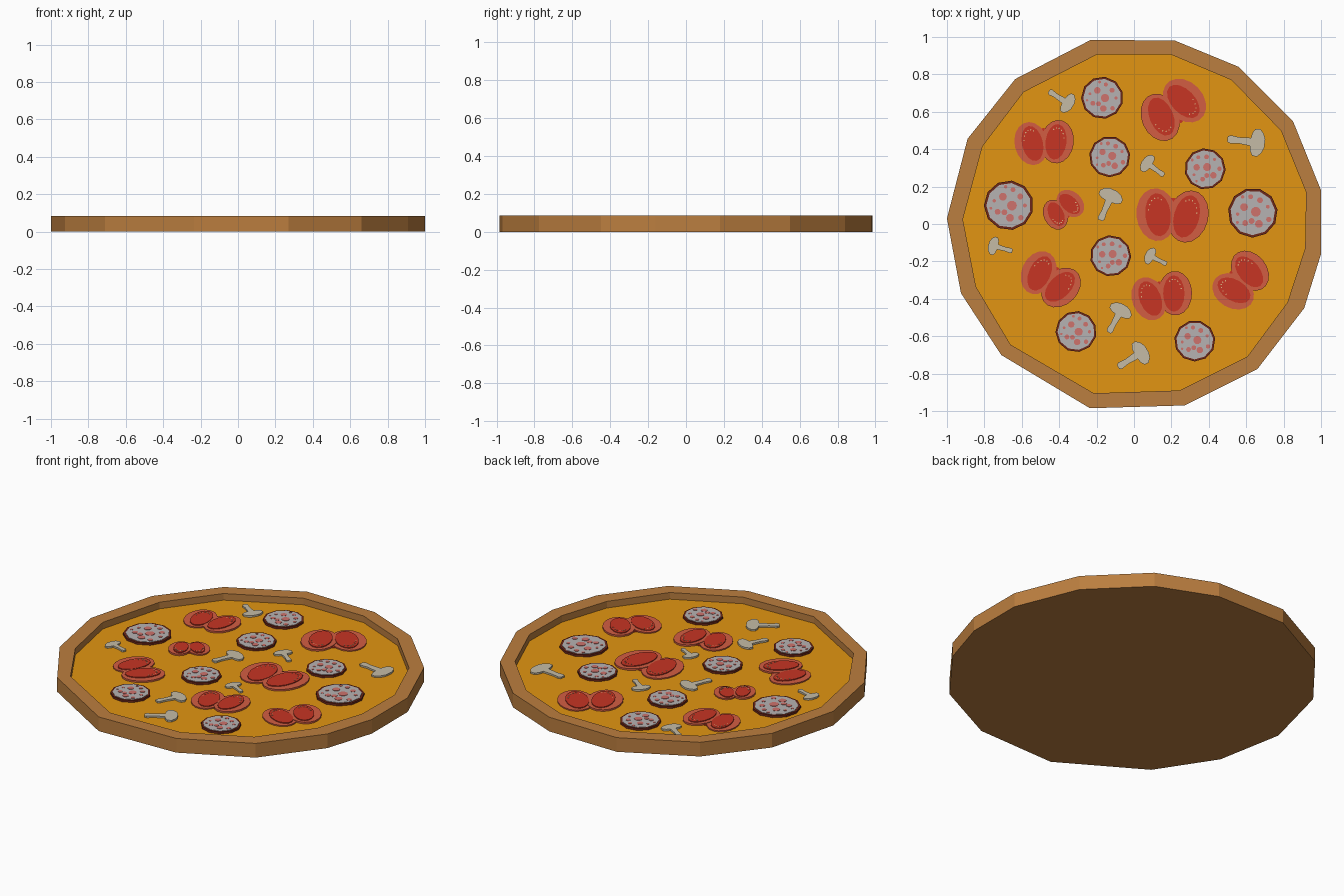
import bpy, bmesh, math
from mathutils import Vector

if "Cube" in bpy.data.objects:
    bpy.data.objects.remove(bpy.data.objects["Cube"])

RIM_Z, CHEESE_Z = 0.085, 0.045


def material(name, rgb):
    m = bpy.data.materials.new(name)
    m.diffuse_color = (*rgb, 1)
    m.use_nodes = True
    m.node_tree.nodes["Principled BSDF"].inputs["Base Color"].default_value = m.diffuse_color
    return m


def finish(name, bm, mat=None):
    bmesh.ops.recalc_face_normals(bm, faces=bm.faces)
    me = bpy.data.meshes.new(name)
    bm.to_mesh(me)
    bm.free()
    ob = bpy.data.objects.new(name, me)
    bpy.context.collection.objects.link(ob)
    if mat:
        me.materials.append(mat)


def slab(bm, pts, z0, z1):
    """Flat-topped prism from a 2D outline."""
    lo = [bm.verts.new((p[0], p[1], z0)) for p in pts]
    hi = [bm.verts.new((p[0], p[1], z1)) for p in pts]
    n = len(pts)
    bm.faces.new(lo[::-1])
    bm.faces.new(hi)
    for i in range(n):
        j = (i + 1) % n
        bm.faces.new((lo[i], lo[j], hi[j], hi[i]))


def ellipse(c, rx, ry, turn=0.0, n=12):
    ca, sa = math.cos(turn), math.sin(turn)
    out = []
    for i in range(n):
        t = 2 * math.pi * i / n
        x, y = rx * math.cos(t), ry * math.sin(t)
        out.append((c[0] + x * ca - y * sa, c[1] + x * sa + y * ca))
    return out


crust_mat = material("crust", (0.50, 0.21, 0.05))
cheese_mat = material("cheese", (0.76, 0.30, 0.006))
rind_mat = material("salami_rind", (0.15, 0.02, 0.01))
spot_mat = material("salami_spot", (0.62, 0.17, 0.15))
skin_mat = material("tomato_skin", (0.65, 0.11, 0.055))
flesh_mat = material("tomato_flesh", (0.57, 0.035, 0.017))
seed_mat = material("tomato_seed", (0.75, 0.45, 0.22))
mushroom_mat = material("mushroom", (0.56, 0.50, 0.38))
slice_mat = material("salami_slice", (0.47, 0.45, 0.45))

# Crust: irregular fifteen-sided tray
outer = [(-.23, .985), (.22, .98), (.56, .84), (.85, .55), (1, .18), (1, -.16),
         (.91, -.45), (.66, -.775), (.27, -.97), (-.235, -.985), (-.71, -.70),
         (-.925, -.37), (-1, .03), (-.89, .455), (-.635, .775)]
inner = [(-.2, .905), (.2, .905), (.52, .77), (.785, .50), (.92, .17), (.915, -.13),
         (.82, -.42), (.605, -.71), (.245, -.89), (-.215, -.905), (-.66, -.645),
         (-.845, -.335), (-.915, .025), (-.81, .415), (-.59, .705)]
bm = bmesh.new()
rings = [[bm.verts.new((x, y, z)) for x, y in pts] for pts, z in
         ((outer, 0), (outer, RIM_Z), (inner, RIM_Z), (inner, CHEESE_Z - .01))]
bm.faces.new(rings[0][::-1])
bm.faces.new(rings[3])
for a, b in zip(rings, rings[1:]):
    for i in range(15):
        j = (i + 1) % 15
        bm.faces.new((a[i], a[j], b[j], b[i]))
finish("crust", bm, crust_mat)

# Cheese filling
bm = bmesh.new()
slab(bm, inner, CHEESE_Z - .01, CHEESE_Z)
finish("cheese", bm, cheese_mat)

# Salami: dark rind, pale slice, pink spots
salami = [(-.17, .675, .113), (-.13, .36, .11), (.38, .295, .11), (-.67, .10, .133),
          (.635, .06, .133), (-.125, -.17, .11), (-.31, -.575, .11), (.325, -.625, .11)]
spots = [(.12, -.05, .2), (-.12, .4, .16), (-.1, -.5, .16), (.32, -.62, .11),
         (-.5, -.12, .12), (.55, .2, .12), (.35, .55, .1), (-.25, -.22, .12),
         (-.5, .35, .07), (.62, -.2, .08), (-.72, .1, .06), (.1, .75, .07)]
rind, meat, dots = bmesh.new(), bmesh.new(), bmesh.new()
for k, (x, y, r) in enumerate(salami):
    turn = .3 + .4 * (k % 3)
    slab(rind, ellipse((x, y), r, r, turn, 11), CHEESE_Z, .057)
    slab(meat, ellipse((x, y), r * .9, r * .9, turn, 11), .05, .059)
    for u, v, s in spots:
        cx = x + r * (u * math.cos(turn) - v * math.sin(turn))
        cy = y + r * (u * math.sin(turn) + v * math.cos(turn))
        slab(dots, ellipse((cx, cy), r * s, r * s, 0, 10), .056, .061)
finish("salami_rinds", rind, rind_mat)
finish("salami_slices", meat, slice_mat)
finish("salami_spots", dots, spot_mat)

# Tomatoes: pairs of leaning oval slices with a red notch between them
tomatoes = [((.27, .66), (.14, .57)), ((-.55, .43), (-.41, .44)), ((-.34, .11), (-.42, .05)),
            ((.12, .05), (.29, .04)), ((-.51, -.26), (-.39, -.34)),
            ((.08, -.40), (.22, -.37)), ((.53, -.36), (.62, -.25))]
skin, flesh, seeds = bmesh.new(), bmesh.new(), bmesh.new()
for a, b in tomatoes:
    a, b = Vector(a), Vector(b)
    axis = b - a
    d, turn = axis.length, math.atan2(axis.y, axis.x)
    up = Vector((-axis.y, axis.x))
    slab(flesh, ellipse((a + b) / 2 + up * .36, d * .2, d * .2), CHEESE_Z, .049)
    for c, lean, lift in ((a, .16, 0), (b, -.2, .003)):
        slab(skin, ellipse(c, d * .63, d * .83, turn + lean, 18), CHEESE_Z, .052 + lift)
        inward = ((a + b) / 2 - c) * .1
        slab(flesh, ellipse(c + inward, d * .4, d * .68, turn + lean, 16), .05, .057 + lift)
        ring = ellipse(c + inward, d * .3, d * .53, turn + lean, 18)
        arc = ring[1:7] if c is b else ring[3:9]
        for p in arc:
            slab(seeds, ellipse(p, .004, .004, 0, 5), .055, .059 + lift)
finish("tomato_skins", skin, skin_mat)
finish("tomato_flesh", flesh, flesh_mat)
finish("tomato_seeds", seeds, seed_mat)

# Mushrooms: mirrored half profile from cap tip to stem end
mushrooms = [((-.33, .63), (-.455, .71)), ((.695, .43), (.50, .455)), ((.05, .34), (.16, .26)),
             ((-.11, .18), (-.18, .02)), ((-.775, -.11), (-.65, -.145)),
             ((.065, -.16), (.175, -.215)), ((-.055, -.435), (-.135, -.58)),
             ((.065, -.67), (-.085, -.765))]
half = [(-.02, .12), (.04, .27), (.15, .38), (.28, .37), (.35, .25), (.37, .11),
        (.7, .085), (.93, .11), (1, .07)]
profile = half + [(u, -v) for u, v in reversed(half)]
bm = bmesh.new()
for tip, end in mushrooms:
    tip, end = Vector(tip), Vector(end)
    along = end - tip
    side = Vector((-along.y, along.x))
    slab(bm, [tip + along * u + side * v for u, v in profile], CHEESE_Z, .055)
finish("mushrooms", bm, mushroom_mat)
